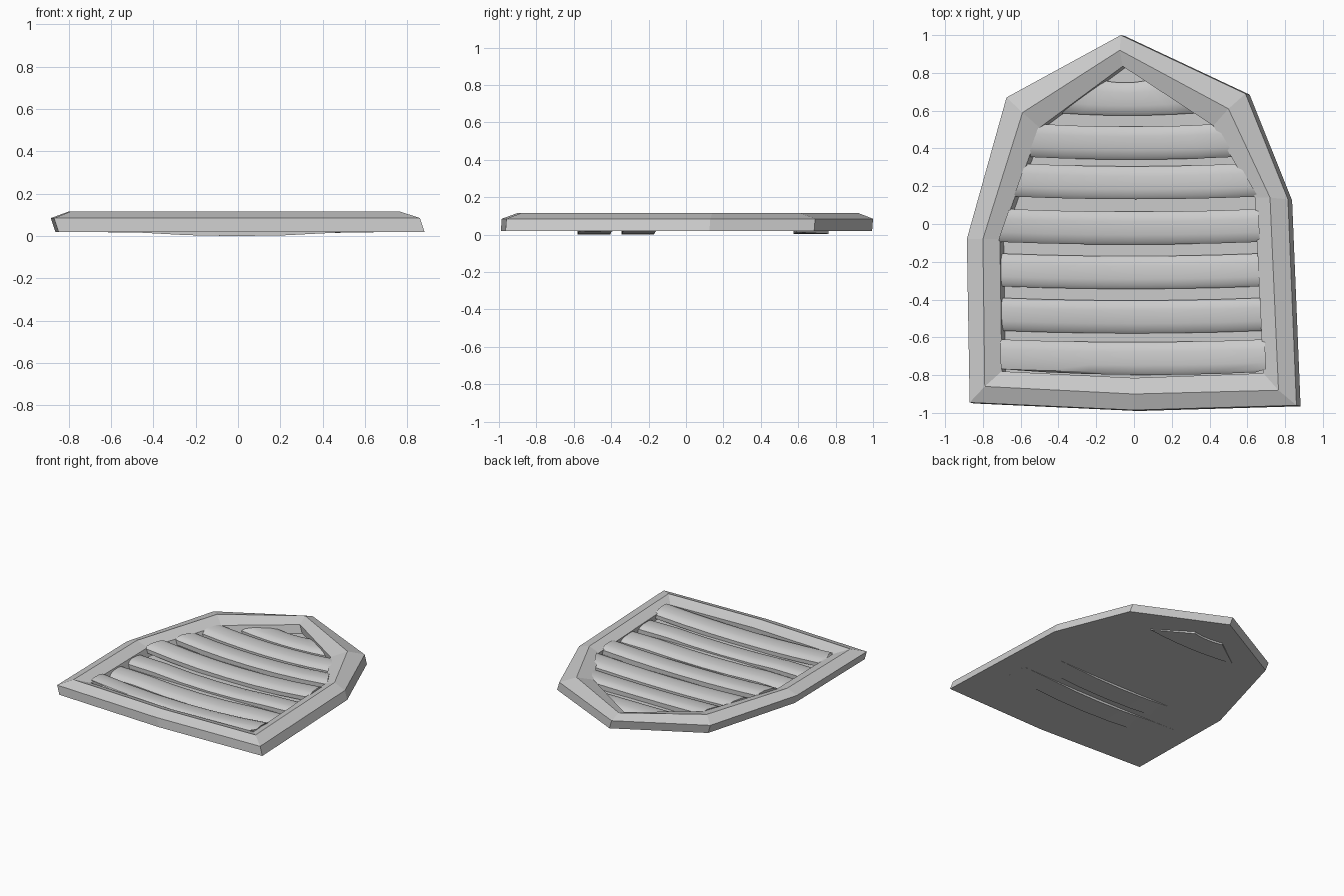
import bpy, bmesh

if "Cube" in bpy.data.objects:
    bpy.data.objects.remove(bpy.data.objects["Cube"])

# Frame corner outlines: outer rim, ridge, inner rim (same corner order)
OUTER = [(-.07, 1.0), (.59, .69), (.815, .13), (.86, -.96),
         (0, -.985), (-.87, -.945), (-.885, -.08), (-.675, .67)]
RIDGE = [(-.075, .92), (.50, .61), (.72, .14), (.765, -.88),
         (0, -.90), (-.79, -.86), (-.80, -.08), (-.59, .59)]
INNER = [(-.06, .835), (.42, .52), (.64, .14), (.685, -.79),
         (0, -.815), (-.70, -.78), (-.71, -.08), (-.50, .51)]


def make_object(name, bm):
    bmesh.ops.recalc_face_normals(bm, faces=bm.faces)
    me = bpy.data.meshes.new(name)
    bm.to_mesh(me)
    bm.free()
    ob = bpy.data.objects.new(name, me)
    bpy.context.collection.objects.link(ob)
    return ob


def loft(name, rings):
    """Skin a stack of closed vertex rings and cap both ends."""
    bm = bmesh.new()
    vs = [[bm.verts.new(p) for p in r] for r in rings]
    n = len(vs[0])
    for a, b in zip(vs, vs[1:]):
        for i in range(n):
            j = (i + 1) % n
            bm.faces.new((a[i], a[j], b[j], b[i]))
    bm.faces.new(vs[0])
    bm.faces.new(vs[-1])
    return make_object(name, bm)


def ring(pts, z, dx=0, dy=0):
    return [(x + dx, y + dy, z) for x, y in pts]


# Sunken frame with bevelled rim, leaning slightly to the right at its foot
loft("window_frame", [
    ring(OUTER, .019, .022, -.005),
    ring(OUTER, .085),
    ring(RIDGE, .116),
    ring(INNER, .085),
    ring(INNER, .025, .02, -.003)])


def span(y):
    """Left and right limits of the opening at height y."""
    xs = []
    for (x0, y0), (x1, y1) in zip(INNER, INNER[1:] + INNER[:1]):
        if y0 != y1 and min(y0, y1) <= y <= max(y0, y1):
            xs.append(x0 + (x1 - x0) * (y - y0) / (y1 - y0))
    return min(xs) - .005, max(xs) + .015


# Rounded slat section: (y offset, z offset)
SECTION = [(-.087, 0), (-.087, .032), (-.07, .047), (-.035, .056), (.035, .056),
           (.07, .047), (.087, .032), (.087, 0)]

# Slats: centre y, bottom height at mid-span, tilt
SLATS = [(-.705, .02, -.04), (-.485, 0, .04), (-.25, .002, -.04), (-.015, .02, .03),
         (.225, .02, -.03), (.435, .02, .04), (.668, .004, 0)]

for k, (cy, base, tilt) in enumerate(SLATS):
    rings = []
    for s in range(7):
        t = s / 6
        u = 2 * t - 1
        loop = []
        for oy, oz in SECTION:
            y = cy + oy
            lo, hi = span(y)
            x = lo + (hi - lo) * t
            sag = .03 * (x / .7) ** 2 if base > .01 else .075 * min(abs(x), .5) ** 2
            bow = -.014 * (1 - u * u) + .007
            loop.append((x, y + bow, max(0, base + sag + oz + tilt * oy * (oz > 0))))
        rings.append(loop)
    ob = loft(f"slat_{k + 1}", rings)
    bpy.ops.object.select_all(action='DESELECT')
    ob.select_set(True)
    bpy.context.view_layer.objects.active = ob
    bpy.ops.object.shade_smooth_by_angle(angle=.6)
